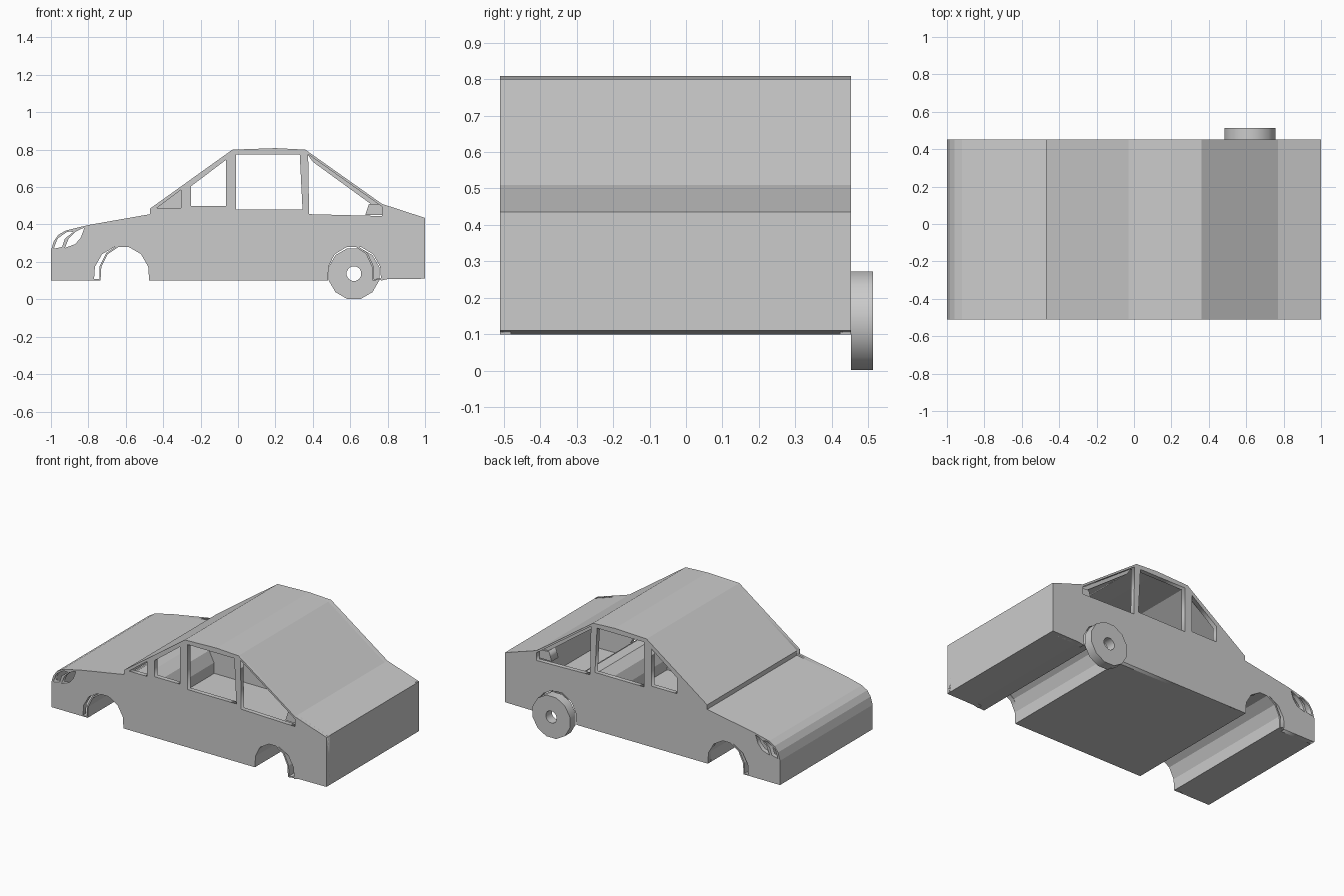
import bpy, bmesh
from math import sin, cos, pi, radians

if "Cube" in bpy.data.objects:
    bpy.data.objects.remove(bpy.data.objects["Cube"])

Y_NEAR, Y_FAR = -0.51, 0.452


def ring(cx, cz, rx, rz, angles):
    return [(cx + rx * cos(radians(a)), cz + rz * sin(radians(a))) for a in angles]


def arch(x0, x1):
    # faceted wheel arch, listed from rear (+x) to front
    c, r = (x0 + x1) / 2, (x1 - x0) / 2
    return [(x1, 0.10)] + ring(c, 0.135, r, 0.15, range(15, 180, 30)) + [(x0, 0.10)]


def plate(name, loops, y0, y1):
    # flat plate in the XZ plane; extra loops become holes
    cu = bpy.data.curves.new(name, 'CURVE')
    cu.dimensions = '2D'
    cu.fill_mode = 'BOTH'
    cu.extrude = (y1 - y0) / 2
    for pts in loops:
        s = cu.splines.new('POLY')
        s.points.add(len(pts) - 1)
        for p, (x, z) in zip(s.points, pts):
            p.co = (x, z, 0, 1)
        s.use_cyclic_u = True
    ob = bpy.data.objects.new(name, cu)
    bpy.context.collection.objects.link(ob)
    ob.location.y = (y0 + y1) / 2
    ob.rotation_euler.x = pi / 2
    bpy.ops.object.select_all(action='DESELECT')
    ob.select_set(True)
    bpy.context.view_layer.objects.active = ob
    bpy.ops.object.convert(target='MESH')
    return bpy.context.object


def tube(name, pts, y0, y1, thickness):
    # profile swept across the car, open at both ends
    bm = bmesh.new()
    a = [bm.verts.new((x, y0, z)) for x, z in pts]
    b = [bm.verts.new((x, y1, z)) for x, z in pts]
    n = len(pts)
    for i in range(n):
        j = (i + 1) % n
        bm.faces.new((a[i], a[j], b[j], b[i]))
    bmesh.ops.recalc_face_normals(bm, faces=bm.faces)
    me = bpy.data.meshes.new(name)
    bm.to_mesh(me)
    bm.free()
    ob = bpy.data.objects.new(name, me)
    bpy.context.collection.objects.link(ob)
    m = ob.modifiers.new('thickness', 'SOLIDIFY')
    m.thickness = thickness
    m.offset = -1
    return ob


# Upper outline from front bumper to tail
top = [(-1, 0.10), (-1, 0.26), (-0.985, 0.31), (-0.96, 0.345), (-0.92, 0.368),
       (-0.80, 0.397), (-0.47, 0.455), (-0.47, 0.485), (-0.03, 0.80),
       (0.20, 0.808), (0.36, 0.80), (0.77, 0.51), (1, 0.435), (1, 0.11)]

# Skin: hood, roof, tail, floor and inner wheel wells
skin = top + [(0.80, 0.108)] + arch(0.48, 0.72) + arch(-0.735, -0.475)
tube("body_skin", skin, Y_NEAR, Y_FAR, 0.01)

# Side panels with window and headlight openings
outline = top + [(0.80, 0.108)] + arch(0.475, 0.765) + arch(-0.77, -0.475)
front_quarter = [(-0.435, 0.487), (-0.305, 0.487), (-0.305, 0.585)]
front_window = [(-0.25, 0.50), (-0.065, 0.50), (-0.065, 0.745), (-0.25, 0.605)]
door_window = [(-0.01, 0.48), (0.345, 0.48), (0.33, 0.775), (-0.01, 0.775)]
rear_window = [(0.38, 0.455), (0.77, 0.445), (0.77, 0.495), (0.375, 0.775)]
lamp_front = [(-0.985, 0.27), (-0.965, 0.325), (-0.91, 0.363), (-0.88, 0.36), (-0.925, 0.325), (-0.94, 0.28)]
lamp_rear = [(-0.925, 0.275), (-0.905, 0.325), (-0.87, 0.36), (-0.82, 0.386), (-0.84, 0.33), (-0.87, 0.295)]
holes = [front_window, door_window, rear_window, lamp_front, lamp_rear]
plate("right_side_panel", [outline, front_quarter] + holes, Y_NEAR, Y_NEAR + 0.03)
plate("left_side_panel", [outline] + holes, Y_FAR - 0.03, Y_FAR)

# Thickened inner lining under the rear screen
plate("rear_screen_lining", [[(0.36, 0.79), (0.77, 0.50), (0.73, 0.495), (0.40, 0.735)]], -0.41, 0.41)

# Corner blocks at the base of the rear pillars
block = [(0.68, 0.45), (0.77, 0.45), (0.77, 0.505), (0.70, 0.51)]
plate("right_pillar_block", [block], Y_NEAR + 0.03, Y_NEAR + 0.1)
plate("left_pillar_block", [block], Y_FAR - 0.1, Y_FAR - 0.03)

# Single rear wheel with a through hole
plate("rear_wheel", [ring(0.62, 0.137, 0.14, 0.14, range(15, 375, 30)),
                     ring(0.62, 0.137, 0.04, 0.04, range(15, 375, 30))], Y_FAR, 0.513)
